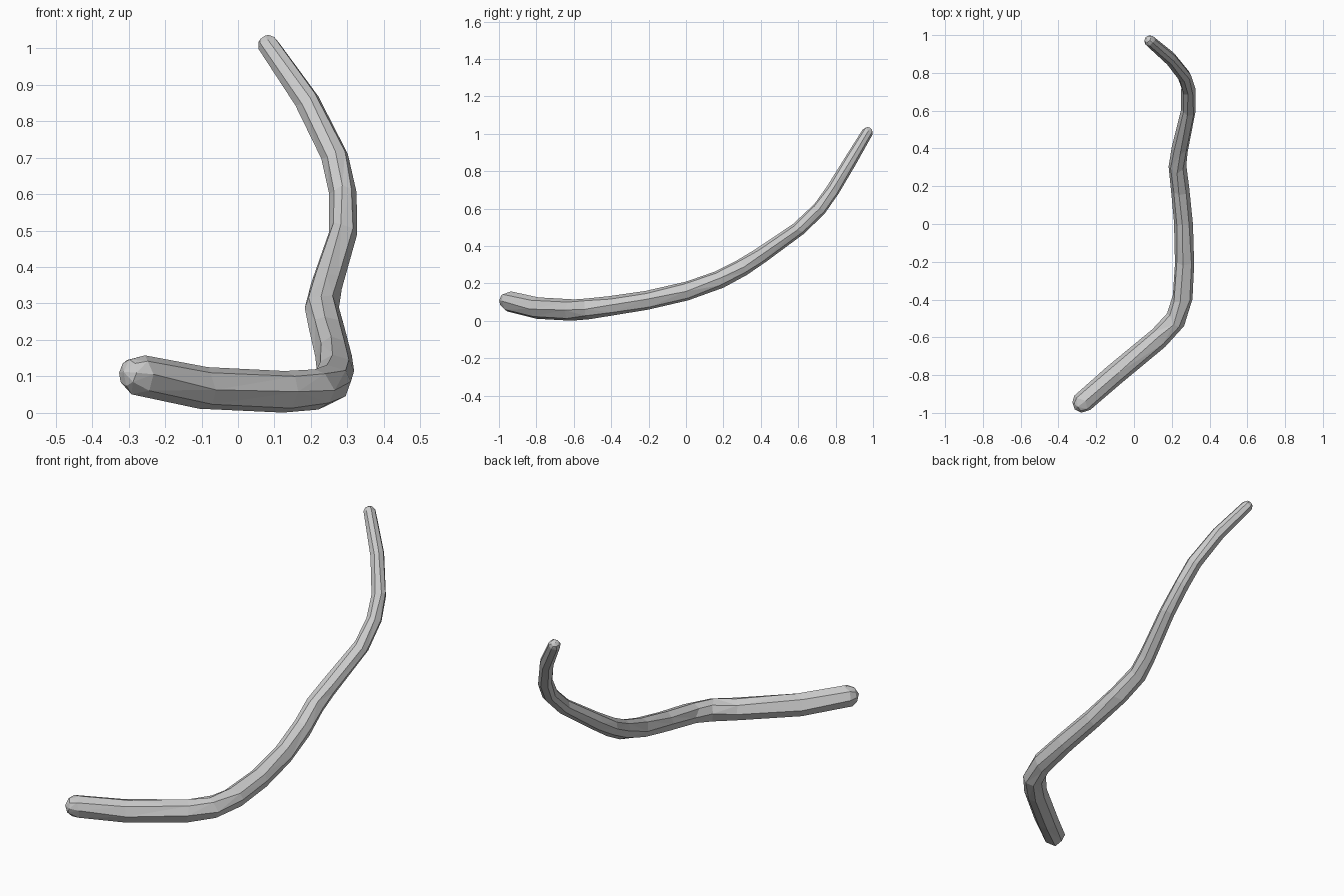
import bpy, bmesh, math, random
from mathutils import Vector

random.seed(4)
if "Cube" in bpy.data.objects:
    bpy.data.objects.remove(bpy.data.objects["Cube"], do_unlink=True)

SIDES = 8

# Centre line of the bent rod: x, y, z, radius
PATH = [
    (-0.272, -0.945, 0.104, 0.055),
    (-0.10, -0.795, 0.069, 0.057),
    (0.13, -0.605, 0.058, 0.056),
    (0.215, -0.515, 0.065, 0.055),
    (0.255, -0.40, 0.081, 0.052),
    (0.268, -0.20, 0.112, 0.050),
    (0.262, 0.00, 0.158, 0.049),
    (0.245, 0.18, 0.222, 0.048),
    (0.230, 0.30, 0.285, 0.046),
    (0.243, 0.40, 0.350, 0.043),
    (0.288, 0.605, 0.495, 0.038),
    (0.288, 0.715, 0.600, 0.037),
    (0.266, 0.785, 0.700, 0.036),
    (0.192, 0.876, 0.850, 0.034),
    (0.083, 0.970, 1.008, 0.029),
]
points = [Vector(p[:3]) for p in PATH]
radii = [p[3] for p in PATH]


def direction(i):
    """Average of the two segment directions that meet at point i."""
    d = Vector()
    if i > 0:
        d += (points[i] - points[i - 1]).normalized()
    if i < len(points) - 1:
        d += (points[i + 1] - points[i]).normalized()
    return d.normalized()


def ring(bm, centre, along, up, radius, wobble):
    """Slightly uneven ring of vertices around the centre line."""
    side = along.cross(up)
    verts = []
    for k in range(SIDES):
        a = 2 * math.pi * (k + random.uniform(-wobble, wobble)) / SIDES
        offset = (up * math.cos(a) + side * math.sin(a)) * radius
        slide = along * random.uniform(-wobble, wobble) * radius * 2
        verts.append(bm.verts.new(centre + offset + slide))
    return verts


bm = bmesh.new()
rings = []
up = Vector((0, 0, 1))
last = len(points) - 1
for i, centre in enumerate(points):
    along = direction(i)
    up = (up - along * up.dot(along)).normalized()
    r = radii[i] * 1.02
    if i == 0:
        tip_start = bm.verts.new(centre - along * r)
        rings.append(ring(bm, centre - along * r * 0.72, along, up, r * 0.65, 0))
    rings.append(ring(bm, centre, along, up, r, 0.15))
    if i == last:
        rings.append(ring(bm, centre + along * r * 0.72, along, up, r * 0.65, 0))
        tip_end = bm.verts.new(centre + along * r)

# Skin between rings, then the two rounded ends
for a, b in zip(rings, rings[1:]):
    for k in range(SIDES):
        n = (k + 1) % SIDES
        bm.faces.new((a[k], a[n], b[n], b[k]))
for k in range(SIDES):
    n = (k + 1) % SIDES
    bm.faces.new((tip_start, rings[0][n], rings[0][k]))
    bm.faces.new((tip_end, rings[-1][k], rings[-1][n]))
bmesh.ops.triangulate(bm, faces=bm.faces[:], quad_method='SHORT_EDGE')
bmesh.ops.recalc_face_normals(bm, faces=bm.faces[:])

mesh = bpy.data.meshes.new("bent_rod")
bm.to_mesh(mesh)
bm.free()

# Plain light grey
grey = bpy.data.materials.new("light_grey")
grey.use_nodes = True
grey.diffuse_color = (0.6, 0.6, 0.6, 1)
grey.node_tree.nodes["Principled BSDF"].inputs["Base Color"].default_value = (0.6, 0.6, 0.6, 1)
mesh.materials.append(grey)
bpy.context.collection.objects.link(bpy.data.objects.new("bent_rod", mesh))
